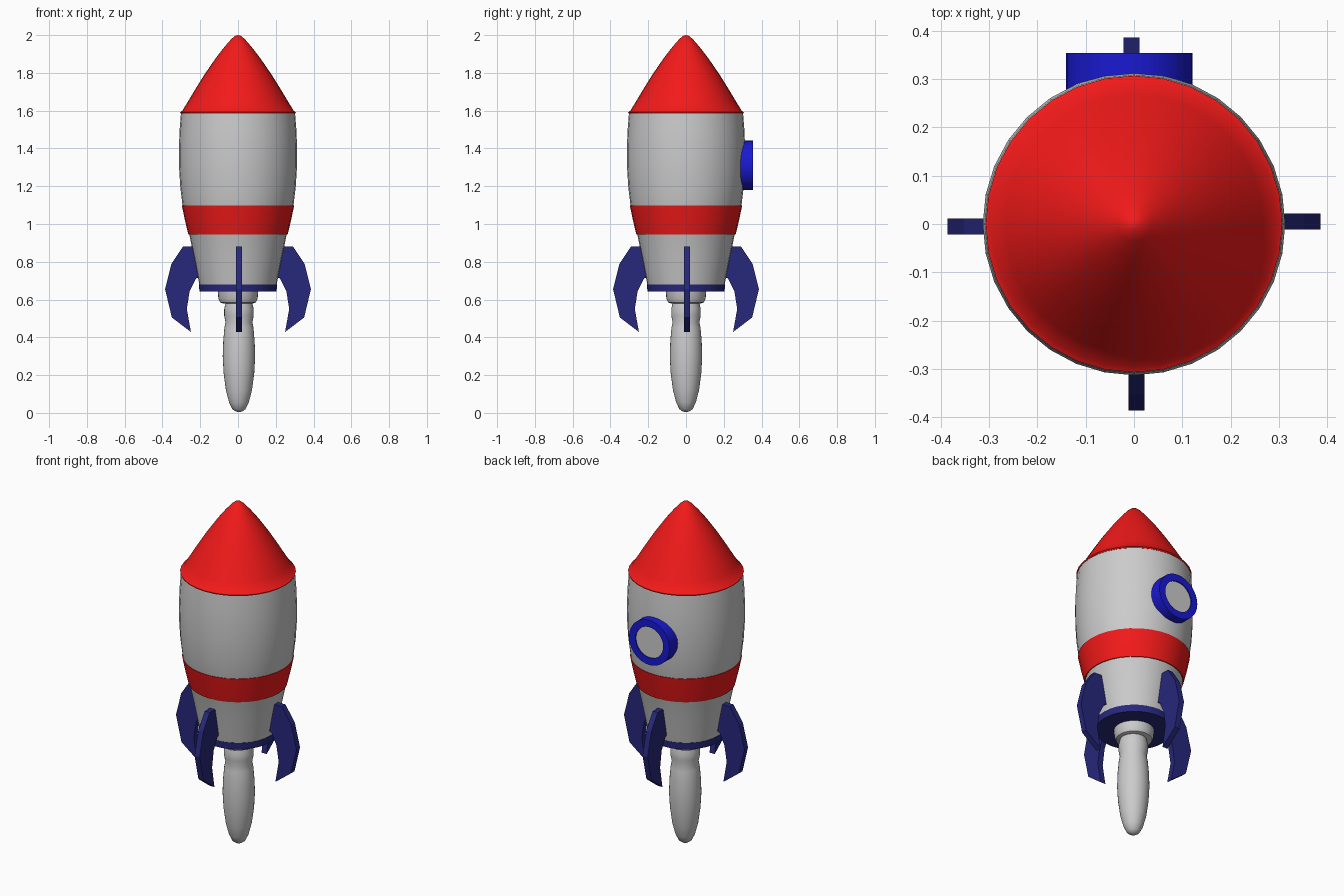
import bpy, bmesh, math
from mathutils import Matrix, Vector

if "Cube" in bpy.data.objects:
    bpy.data.objects.remove(bpy.data.objects["Cube"])


def material(name, rgb):
    m = bpy.data.materials.new(name)
    m.diffuse_color = (*rgb, 1)
    m.use_nodes = True
    m.node_tree.nodes["Principled BSDF"].inputs["Base Color"].default_value = m.diffuse_color
    return m


RED = material("red", (0.9, 0.01, 0.01))
NAVY = material("navy", (0.02, 0.02, 0.2))
BLUE = material("blue", (0.01, 0.01, 0.65))


def finish(name, bm, mat=None, smooth=True):
    bmesh.ops.remove_doubles(bm, verts=bm.verts, dist=1e-5)
    bmesh.ops.recalc_face_normals(bm, faces=bm.faces)
    me = bpy.data.meshes.new(name)
    bm.to_mesh(me)
    bm.free()
    ob = bpy.data.objects.new(name, me)
    bpy.context.collection.objects.link(ob)
    if mat:
        me.materials.append(mat)
    if smooth:
        bpy.ops.object.select_all(action='DESELECT')
        ob.select_set(True)
        bpy.context.view_layer.objects.active = ob
        bpy.ops.object.shade_smooth_by_angle(angle=math.radians(30))
    return ob


def lathe(name, profile, mat=None, sides=32, matrix=None):
    """Spin (radius, height) points around z."""
    bm = bmesh.new()
    vs = [bm.verts.new((r, 0, z)) for r, z in profile]
    es = [bm.edges.new(p) for p in zip(vs, vs[1:])]
    bmesh.ops.spin(bm, geom=vs + es, cent=(0, 0, 0), axis=(0, 0, 1),
                   angle=2 * math.pi, steps=sides, use_merge=True)
    if matrix:
        bm.transform(matrix)
    return finish(name, bm, mat)


# Nose cone with a slight rim over the hull
lathe("nose_cone", [(0, 2.0), (0.014, 1.997), (0.035, 1.98), (0.07, 1.94), (0.115, 1.882),
                    (0.175, 1.795), (0.225, 1.715), (0.267, 1.645), (0.296, 1.598),
                    (0.307, 1.592), (0.304, 1.585), (0, 1.585)], RED)

# Hull, the red band around it and the tail ring
lathe("hull", [(0, 1.588), (0.302, 1.588), (0.309, 1.5), (0.313, 1.4), (0.312, 1.3),
               (0.306, 1.2), (0.294, 1.1), (0.278, 1.02), (0.259, 0.95),
               (0.232, 0.82), (0.205, 0.68), (0, 0.68)])
lathe("hull_band", [(0.29, 1.097), (0.297, 1.097), (0.281, 1.02), (0.263, 0.945),
                    (0.25, 0.945)], RED)
lathe("tail_ring", [(0, 0.681), (0.207, 0.681), (0.204, 0.642), (0, 0.642)], NAVY)

# Nozzle and exhaust flame
lathe("nozzle", [(0, 0.65), (0.107, 0.65), (0.104, 0.605), (0.095, 0.585),
                 (0.08, 0.58), (0, 0.58)])
lathe("flame", [(0, 0.6), (0.07, 0.585), (0.078, 0.55), (0.078, 0.515), (0.071, 0.48),
                (0.077, 0.45), (0.083, 0.38), (0.086, 0.3), (0.081, 0.21),
                (0.069, 0.12), (0.052, 0.055), (0.035, 0.02), (0.017, 0.007), (0, 0.004)],
      matrix=Matrix.Translation((0.005, 0, 0)))

# Porthole on the back
to_back = Matrix.Translation((-0.01, 0, 1.31)) @ Matrix.Rotation(-math.pi / 2, 4, 'X')
lathe("porthole_ring", [(0.09, 0.27), (0.131, 0.27), (0.131, 0.354), (0.09, 0.354),
                        (0.09, 0.27)], BLUE, matrix=to_back)
lathe("porthole_glass", [(0, 0.347), (0.092, 0.347), (0.092, 0.29), (0, 0.29)],
      matrix=to_back)

# Four curved fins
FIN = [(0.21, 0.88), (0.292, 0.88), (0.352, 0.79), (0.386, 0.655), (0.35, 0.505),
       (0.249, 0.428), (0.271, 0.55), (0.256, 0.645), (0.222, 0.712), (0.19, 0.72)]
for i, side in enumerate(("right", "back", "left", "front")):
    bm = bmesh.new()
    face = bm.faces.new([bm.verts.new((r, -0.011, z)) for r, z in FIN])
    new = bmesh.ops.extrude_face_region(bm, geom=[face], use_keep_orig=True)["geom"]
    bmesh.ops.translate(bm, vec=Vector((0, 0.033, 0)),
                        verts=[v for v in new if isinstance(v, bmesh.types.BMVert)])
    bm.transform(Matrix.Rotation(i * math.pi / 2, 4, 'Z'))
    finish(side + "_fin", bm, NAVY, smooth=False)
